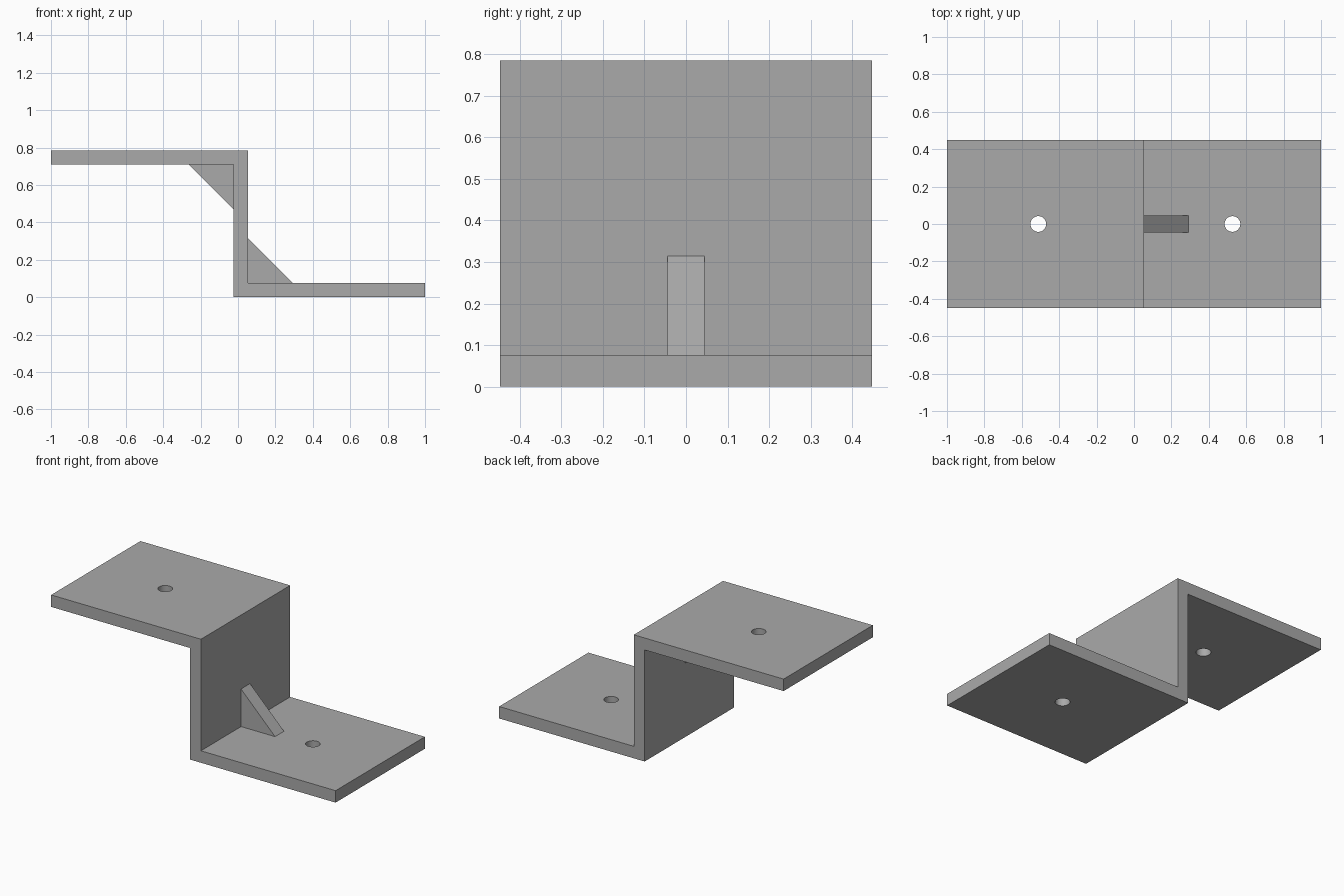
import bpy
import bmesh

cube = bpy.data.objects.get("Cube")
if cube:
    bpy.data.objects.remove(cube, do_unlink=True)

WIDTH, HEIGHT, THICK = 0.896, 0.785, 0.076
WALL_L, WALL_R = -0.023, 0.053
LEG, RIB_WIDTH = 0.239, 0.09

grey = bpy.data.materials.new("grey_metal")
grey.use_nodes = True
colour = (0.4, 0.4, 0.4, 1)
grey.diffuse_color = colour
grey.node_tree.nodes["Principled BSDF"].inputs["Base Color"].default_value = colour


def extrude_profile(name, points, width):
    """Extrude an XZ outline evenly about y = 0."""
    bm = bmesh.new()
    face = bm.faces.new([bm.verts.new((x, -width / 2, z)) for x, z in points])
    result = bmesh.ops.extrude_face_region(bm, geom=[face])
    verts = [g for g in result["geom"] if isinstance(g, bmesh.types.BMVert)]
    bmesh.ops.translate(bm, verts=verts, vec=(0, width, 0))
    bmesh.ops.recalc_face_normals(bm, faces=bm.faces)
    mesh = bpy.data.meshes.new(name)
    bm.to_mesh(mesh)
    bm.free()
    mesh.materials.append(grey)
    obj = bpy.data.objects.new(name, mesh)
    bpy.context.collection.objects.link(obj)
    return obj


# Stepped plate
low, high = THICK, HEIGHT - THICK
bracket = extrude_profile("stepped_bracket", [
    (-1, high), (WALL_L, high), (WALL_L, 0), (1, 0),
    (1, low), (WALL_R, low), (WALL_R, HEIGHT), (-1, HEIGHT)], WIDTH)

# Bolt holes centred on each flange
for x, z in (((WALL_L - 1) / 2, HEIGHT), ((WALL_R + 1) / 2, 0)):
    bpy.ops.mesh.primitive_cylinder_add(vertices=48, radius=0.042, depth=0.4,
                                        location=(x, 0, z))
    cutter = bpy.context.object
    cutter.name = "bolt_hole_cutter"
    cutter.hide_render = True
    cutter.data.materials.append(grey)
    cut = bracket.modifiers.new("bolt_hole", "BOOLEAN")
    cut.operation = "DIFFERENCE"
    cut.solver = "EXACT"
    cut.object = cutter
    bpy.context.view_layer.objects.active = bracket
    bpy.ops.object.modifier_apply(modifier=cut.name)
    bpy.data.objects.remove(cutter, do_unlink=True)

# Triangular ribs in both inner corners
for name, x, z, side in (("lower_rib", WALL_R, low, 1), ("upper_rib", WALL_L, high, -1)):
    extrude_profile(name, [(x, z), (x + side * LEG, z), (x, z + side * LEG)], RIB_WIDTH)

# Smooth hole walls, sharp plate edges
bpy.ops.object.select_all(action="DESELECT")
bracket.select_set(True)
bpy.context.view_layer.objects.active = bracket
bpy.ops.object.shade_smooth_by_angle(angle=0.52)
